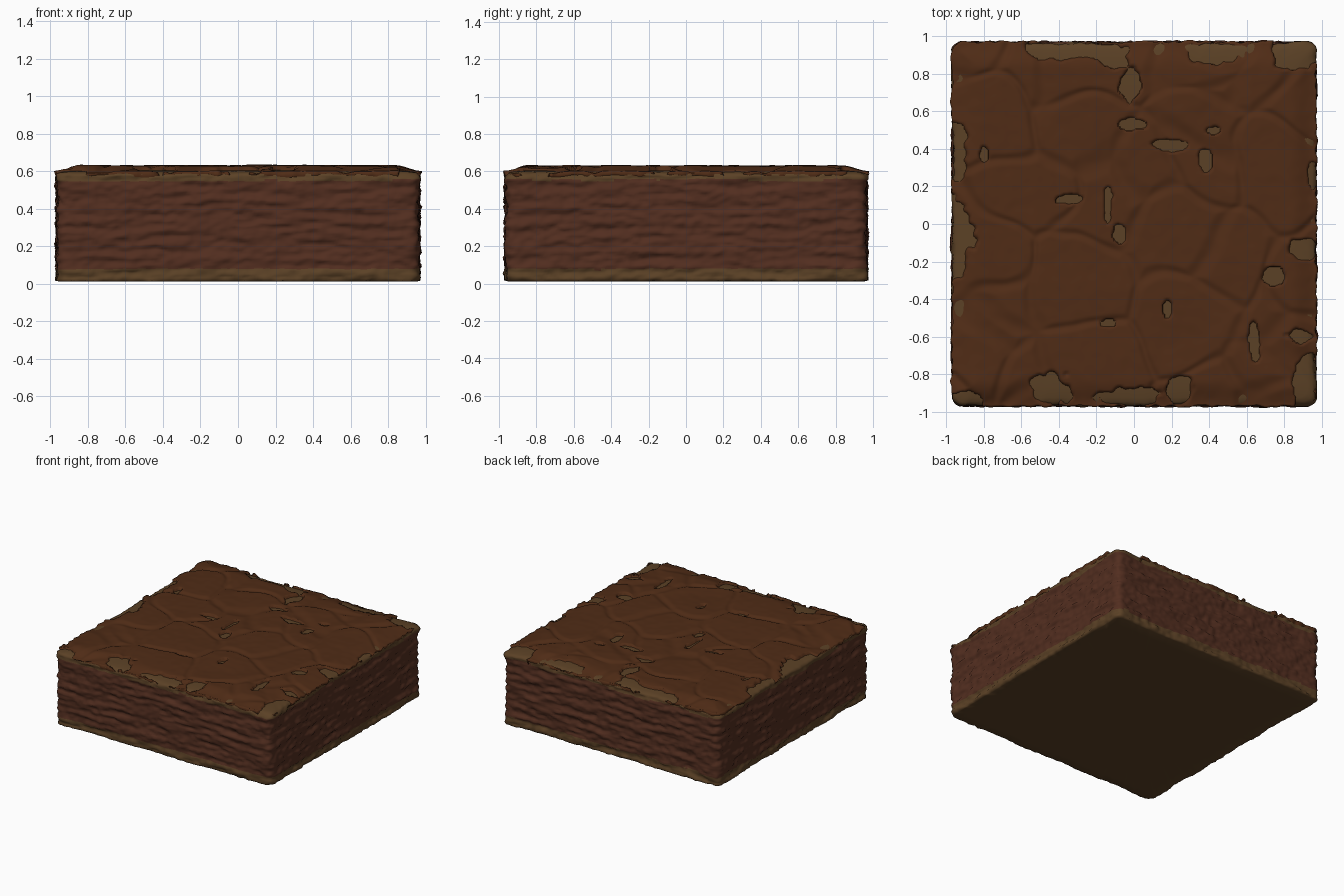
import bpy, bmesh, math
from mathutils import Vector, noise

if "Cube" in bpy.data.objects:
    bpy.data.objects.remove(bpy.data.objects["Cube"])


def material(name, color):
    m = bpy.data.materials.new(name)
    m.diffuse_color = (*color, 1)
    m.use_nodes = True
    m.node_tree.nodes["Principled BSDF"].inputs["Base Color"].default_value = m.diffuse_color
    return m


CRUMB = material("crumb", (0.085, 0.027, 0.014))
TAN = material("tan_layer", (0.105, 0.053, 0.019))
CRUST = material("crust", (0.080, 0.025, 0.008))


def n3(x, y, z):
    return noise.noise(Vector((x, y, z)))


def smooth(t):
    t = min(1, max(0, t))
    return t * t * (3 - 2 * t)


def round_square(x, y, half, r):
    """Round the corners of a square; returns the point and outward direction."""
    k = half - r
    inner = Vector((min(k, max(-k, x)), min(k, max(-k, y))))
    d = Vector((x, y)) - inner
    if d.length < 1e-6:
        return inner, Vector((0, 0))
    u = d.normalized()
    return inner + u * max(abs(d.x), abs(d.y)), u


def finish(name, bm, mats):
    bmesh.ops.recalc_face_normals(bm, faces=bm.faces)
    me = bpy.data.meshes.new(name)
    bm.to_mesh(me)
    bm.free()
    for m in mats:
        me.materials.append(m)
    me.polygons.foreach_set("use_smooth", [True] * len(me.polygons))
    ob = bpy.data.objects.new(name, me)
    bpy.context.collection.objects.link(ob)
    return ob


# Cake body: stacked rounded-square rings with layered, crumbly sides
HALF, SIDE, LEVELS = 0.963, 110, 46
outline = []
for q in range(4):
    c, s = round(math.cos(q * math.pi / 2)), round(math.sin(q * math.pi / 2))
    for i in range(SIDE):
        x, y = HALF, HALF * (2 * i / SIDE - 1)
        outline.append(round_square(c * x - s * y, s * x + c * y, HALF, 0.05))

rings = [(0.5, 0.012, 0), (0.9, 0.012, 0), (0.985, 0.012, 0.3)]
rings += [(1, 0.018 + 0.565 * i / LEVELS, 1) for i in range(LEVELS + 1)]
rings += [(0.985, 0.592, 0.5), (0.96, 0.598, 0.2), (0.9, 0.604, 0), (0.8, 0.608, 0), (0.5, 0.608, 0)]

bm = bmesh.new()
rows = []
for scale, z, amp in rings:
    row = []
    for p, u in outline:
        layers = n3(p.x * 5, p.y * 5, z * 26) * 0.017
        crumbs = n3(p.x * 24, p.y * 24, z * 45 + 9) * 0.011
        q = p * scale + u * amp * (layers + crumbs)
        dz = 0.005 * amp * n3(p.x * 20, p.y * 20, z * 8 + 4)
        row.append(bm.verts.new((q.x, q.y, z + dz)))
    rows.append(row)
count = len(outline)
for a, b in zip(rows, rows[1:]):
    for i in range(count):
        j = (i + 1) % count
        f = bm.faces.new((a[i], a[j], b[j], b[i]))
        c = f.calc_center_median()
        wob = 0.014 * n3(c.x * 5, c.y * 5, c.z * 8)
        f.material_index = 1 if c.z < 0.08 + wob or c.z > 0.55 + wob else 0
for row in (rows[0][::-1], rows[-1]):
    bm.faces.new(row).material_index = 1
finish("cake_body", bm, [CRUMB, TAN])

# Places where the crust has flaked away: x, y, radius x, radius y
FLAKES = [
    (-.96, -.08, .10, .20), (-.96, .40, .07, .14), (-.34, .93, .24, .05), (-.10, .89, .08, .07),
    (.86, .92, .14, .10), (.42, .90, .13, .05), (-.02, .74, .05, .09), (0, .53, .07, .03),
    (.18, .42, .10, .03), (.38, .34, .03, .06), (.42, .50, .04, .02), (-.35, .13, .08, .025),
    (-.14, .10, .02, .10), (-.08, -.05, .03, .05), (.92, -.13, .09, .06), (.75, -.28, .05, .05),
    (.64, -.62, .03, .10), (.88, -.60, .07, .04), (.91, -.85, .06, .14), (.25, -.88, .07, .08),
    (-.02, -.92, .16, .05), (-.44, -.87, .10, .08), (-.90, -.94, .10, .05), (-.14, -.53, .04, .02),
    (.18, -.46, .02, .05), (-.80, .37, .03, .05), (.95, .27, .03, .08)]


def flaked(x, y):
    rough = 0.45 * n3(x * 9, y * 9, 2) + 0.3 * n3(x * 22, y * 22, 5)
    best = max(1 - math.hypot((x - a) / rx, (y - b) / ry) for a, b, rx, ry in FLAKES)
    return smooth((best + rough + 0.05) / 0.25)


def crust_point(x, y):
    p, u = round_square(x, y, 0.968, 0.06)
    edge = max(abs(x), abs(y)) / 0.968
    hole = flaked(p.x, p.y)
    # plates separated by wandering creases
    wx = p.x + 0.13 * n3(p.x * 3, p.y * 3, 1)
    wy = p.y + 0.13 * n3(p.x * 3, p.y * 3, 7)
    dist = noise.voronoi(Vector((wx * 2.3, wy * 2.3, 0.4)))[0]
    crease = 1 - smooth((dist[1] - dist[0]) / 0.16)
    z = 0.630 + 0.006 * n3(p.x * 4, p.y * 4, 3) + 0.002 * n3(p.x * 16, p.y * 16, 6)
    z -= 0.012 * crease + 0.030 * smooth((edge - 0.84) / 0.16) ** 1.5 + 0.065 * hole
    rim = smooth((edge - 0.93) / 0.07)
    p = p + u * rim * (0.014 * n3(p.x * 22, p.y * 22, 8) + 0.004)
    return (*(p * (1 - 0.03 * hole * rim)), z)


# Crust: cracked sheet with a ragged rim folded down over the body
N = 180
bm = bmesh.new()
grid = [[bm.verts.new(crust_point(0.968 * (2 * i / N - 1), 0.968 * (2 * j / N - 1)))
         for i in range(N + 1)] for j in range(N + 1)]
for j in range(N):
    for i in range(N):
        bm.faces.new((grid[j][i], grid[j][i + 1], grid[j + 1][i + 1], grid[j + 1][i]))
rim = [e for e in bm.edges if e.is_boundary]
new = bmesh.ops.extrude_edge_only(bm, edges=rim)["geom"]
for v in new:
    if isinstance(v, bmesh.types.BMVert):
        x, y, z = v.co
        drop = 0.574 + 0.012 * n3(x * 9, y * 9, 1)
        v.co = (x * 0.99, y * 0.99, min(z - 0.005, drop))
finish("crust", bm, [CRUST])
